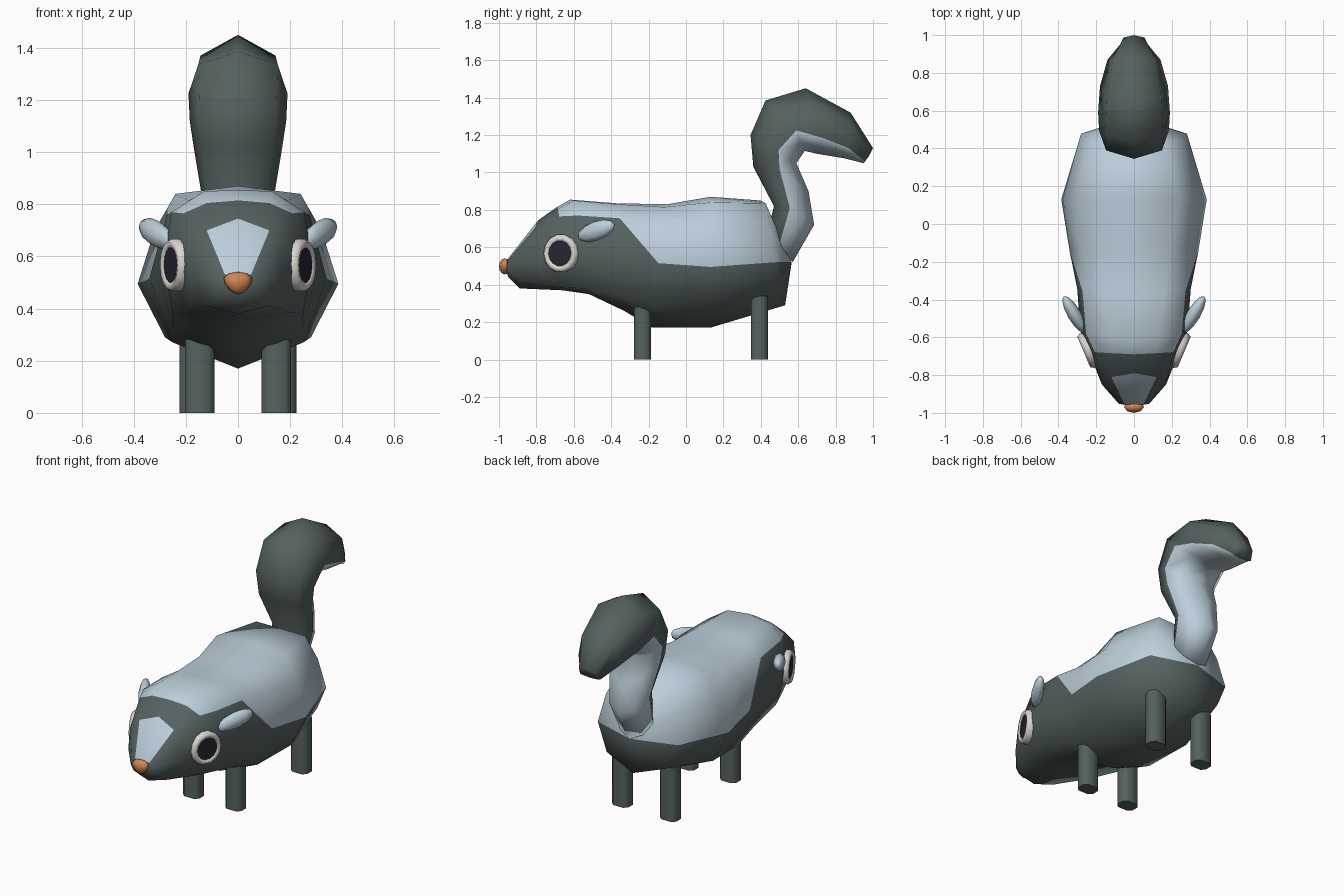
import bpy, bmesh, math
from mathutils import Vector, Matrix

if "Cube" in bpy.data.objects:
    bpy.data.objects.remove(bpy.data.objects["Cube"])


def material(name, rgb):
    m = bpy.data.materials.new(name)
    m.diffuse_color = (*rgb, 1)
    m.use_nodes = True
    m.node_tree.nodes["Principled BSDF"].inputs["Base Color"].default_value = m.diffuse_color
    return m


DARK = material("dark_fur", (0.09, 0.122, 0.117))
PALE = material("pale_fur", (0.50, 0.62, 0.70))
WHITE = material("eye_white", (0.68, 0.67, 0.63))
BLACK = material("pupil_black", (0.02, 0.018, 0.03))
ORANGE = material("nose_orange", (0.62, 0.24, 0.085))


def finish(name, bm, mats, angle=180):
    bmesh.ops.recalc_face_normals(bm, faces=bm.faces)
    me = bpy.data.meshes.new(name)
    bm.to_mesh(me)
    bm.free()
    for m in mats:
        me.materials.append(m)
    ob = bpy.data.objects.new(name, me)
    bpy.context.collection.objects.link(ob)
    bpy.ops.object.select_all(action='DESELECT')
    bpy.context.view_layer.objects.active = ob
    ob.select_set(True)
    bpy.ops.object.shade_smooth_by_angle(angle=math.radians(angle))
    return ob


def loft(name, rings, is_pale, start, end):
    """Skin mirrored half rings, each running from the back line to the belly line."""
    bm = bmesh.new()
    n = len(rings[0])
    total = 2 * n - 2
    loops = []
    for half in rings:
        full = half + [(-x, y, z) for x, y, z in half[-2:0:-1]]
        loops.append([bm.verts.new(p) for p in full])

    def tri(verts, pale):
        bm.faces.new(verts).material_index = int(pale)

    first, last = bm.verts.new(start), bm.verts.new(end)
    for k in range(total):
        j = min(k, total - 1 - k)
        up, lo = (k, k + 1) if k < n - 1 else ((k + 1) % total, k)
        for i, (a, b) in enumerate(zip(loops, loops[1:])):
            tri((a[up], b[up], b[lo]), is_pale(i, j, True))
            tri((a[up], b[lo], a[lo]), is_pale(i, j, False))
        tri((first, loops[0][up], loops[0][lo]), False)
        tri((last, loops[-1][up], loops[-1][lo]), is_pale(len(rings) - 1, j, True))
    return finish(name, bm, [DARK, PALE])


# Body and head: y top, y bottom, z top, then x z of brow, shoulder, flank, underside, z bottom
sections = [
    (-.955, -.95, .535, .05, .53, .075, .51, .08, .48, .06, .45, .44),
    (-.79, -.89, .745, .12, .70, .17, .65, .17, .52, .12, .41, .38),
    (-.69, -.66, .815, .12, .805, .21, .765, .24, .56, .20, .385, .37),
    (-.62, -.52, .855, .13, .85, .255, .77, .285, .58, .25, .38, .35),
    (-.37, -.33, .835, .16, .83, .275, .755, .30, .53, .25, .33, .26),
    (-.10, -.18, .83, .19, .815, .28, .72, .34, .515, .25, .27, .17),
    (.13, .13, .87, .24, .84, .32, .70, .385, .495, .28, .29, .17),
    (.40, .53, .85, .17, .835, .24, .70, .28, .52, .20, .36, .29),
]
body_rings = []
for yt, yb, zt, *mid, zb in sections:
    xz = [(0, zt)] + list(zip(mid[::2], mid[1::2])) + [(0, zb)]
    body_rings.append([(x, yt + (yb - yt) * k / 5, z) for k, (x, z) in enumerate(xz)])


def body_pale(i, j, upper):
    blaze = i == 0 and j == 0
    saddle = i >= 2 and j < 2
    flank = j == 2 and (i >= 5 or (i == 4 and upper))
    return blaze or saddle or flank


loft("body", body_rings, body_pale, (0, -.965, .49), (0, .565, .52))

# Tail: y z of the outer line, side line and inner line, then half width
tail_sections = [
    (.45, .74, .50, .62, .57, .52, .12),
    (.47, .82, .555, .81, .685, .72, .135),
    (.36, 1.03, .50, 1.02, .655, .90, .17),
    (.345, 1.20, .495, 1.12, .59, 1.05, .185),
    (.425, 1.385, .59, 1.225, .635, 1.115, .19),
    (.64, 1.45, .73, 1.185, .70, 1.10, .18),
    (.88, 1.32, .87, 1.13, .85, 1.075, .14),
    (1.0, 1.13, .955, 1.06, .95, 1.05, .07),
]
tail_rings = []
for yo, zo, ys, zs, yi, zi, w in tail_sections:
    o, s, n = Vector((0, yo, zo)), Vector((0, ys, zs)), Vector((0, yi, zi))
    side = Vector((w, 0, 0))
    pts = [o, o.lerp(s, .3) + side * .8, s + side, s.lerp(n, .65) + side * .65, n]
    tail_rings.append([tuple(p) for p in pts])
loft("tail", tail_rings, lambda i, j, upper: j >= 2 and i < 7, (0, .5, .62), (0, .98, 1.09))

# Nose: small ball tapering downwards
bm = bmesh.new()
bmesh.ops.create_uvsphere(bm, u_segments=8, v_segments=6, radius=1)
for v in bm.verts:
    v.co = (v.co.x * (.052 + .02 * v.co.z), -.968 + v.co.y * .032, .498 + v.co.z * .043)
finish("nose", bm, [ORANGE])

for side, label in ((1, "right"), (-1, "left")):
    # Legs: chamfered posts
    for part, x, y, top in (("front_leg", .147, -.233, .30), ("back_leg", .167, .393, .34)):
        bm = bmesh.new()
        bmesh.ops.create_cube(bm, size=1, matrix=Matrix.Translation((side * x, y, top / 2))
                              @ Matrix.Diagonal((.113, .09, top, 1)))
        uprights = [e for e in bm.edges if abs(e.verts[0].co.z - e.verts[1].co.z) > .1]
        bmesh.ops.bevel(bm, geom=uprights, offset=.022, segments=1, affect='EDGES')
        finish(f"{label}_{part}", bm, [DARK], 50)

    # Eyes: local z points outwards, local y points up
    out = Vector((side * .92, -.39, 0)).normalized()
    up = Vector((0, 0, 1))
    across = up.cross(out)
    place = Matrix.Translation((side * .243, -.668, .567)) @ Matrix((across, up, out)).transposed().to_4x4()

    # Eye rim: rounded ring
    bm = bmesh.new()
    profile = ((.100, -.03), (.103, .005), (.090, .025), (.068, .018), (.064, -.01))
    loops = []
    for r, h in profile:
        loops.append([bm.verts.new(place @ Vector((r * .97 * math.cos(a), r * math.sin(a), h)))
                      for a in (2 * math.pi * k / 14 for k in range(14))])
    for a, b in zip(loops, loops[1:]):
        for k in range(14):
            m = (k + 1) % 14
            bm.faces.new((a[k], a[m], b[m], b[k]))
    finish(f"{label}_eye_rim", bm, [WHITE])

    # Pupil: flat disc inside the rim
    bm = bmesh.new()
    bmesh.ops.create_cone(bm, cap_ends=True, segments=10, radius1=.074, radius2=.074, depth=.008,
                          matrix=place @ Matrix.Translation((0, 0, .013)))
    finish(f"{label}_pupil", bm, [BLACK], 30)

    # Ear: flattened pod swept up and back
    along = Vector((side * .10, .17, .06)).normalized()
    flat = along.cross(up).normalized()
    high = flat.cross(along)
    place = (Matrix.Translation((side * .315, -.48, .688))
             @ Matrix((flat, high, along)).transposed().to_4x4()
             @ Matrix.Diagonal((.036, .052, .118, 1)))
    bm = bmesh.new()
    bmesh.ops.create_uvsphere(bm, u_segments=8, v_segments=6, radius=1, matrix=place)
    finish(f"{label}_ear", bm, [PALE])
